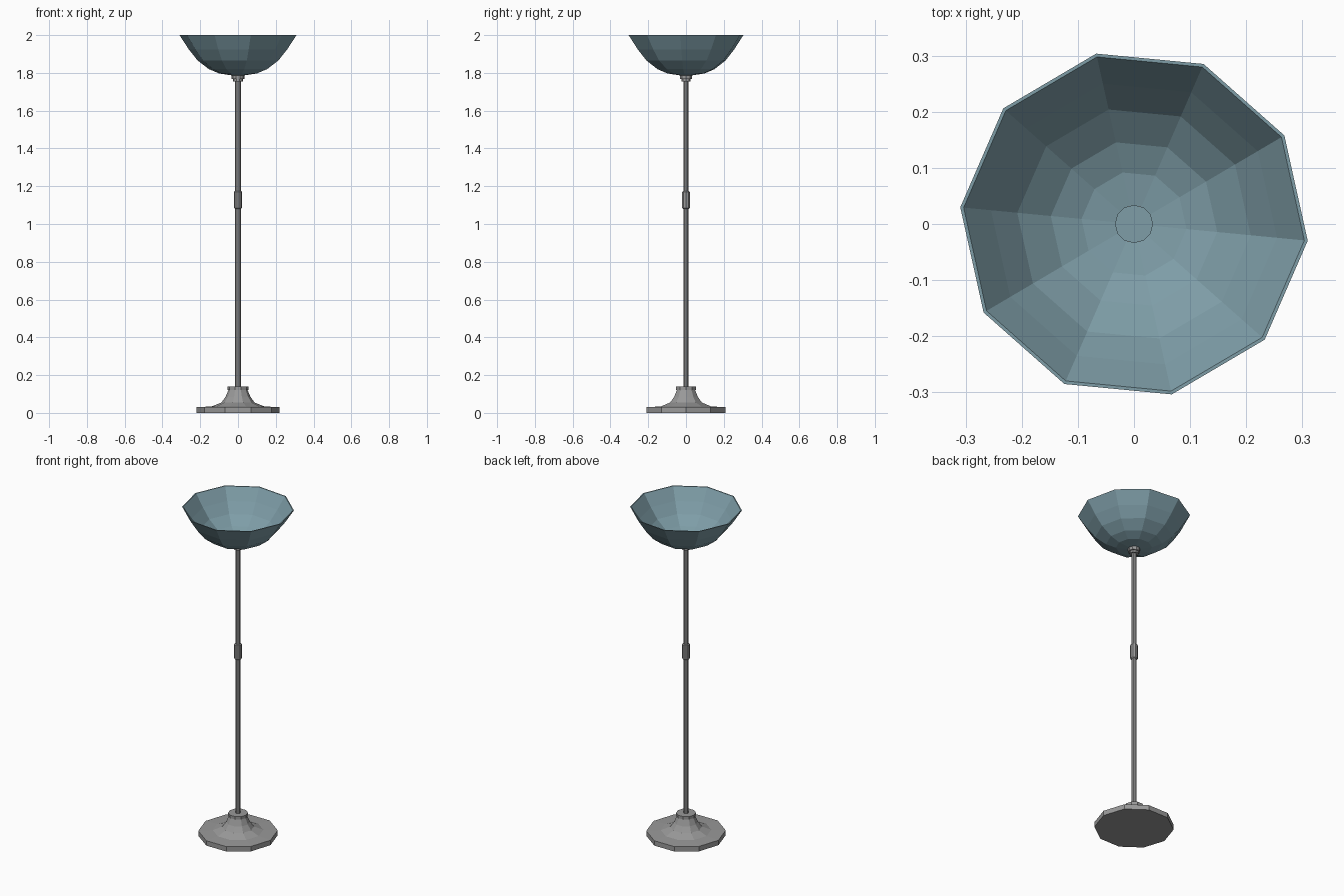
import bpy
import bmesh
from math import cos, sin, tau, radians

if "Cube" in bpy.data.objects:
    bpy.data.objects.remove(bpy.data.objects["Cube"], do_unlink=True)


def material(name, rgb):
    mat = bpy.data.materials.new(name)
    mat.use_nodes = True
    mat.diffuse_color = (*rgb, 1)
    mat.node_tree.nodes["Principled BSDF"].inputs["Base Color"].default_value = (*rgb, 1)
    return mat


def lathe(name, profile, mat, sides=10, turn=0.0):
    """Spin (radius, height) points about z and cap both ends."""
    bm = bmesh.new()
    rings = []
    for r, z in profile:
        rings.append([bm.verts.new((r * cos(tau * i / sides + turn),
                                    r * sin(tau * i / sides + turn), z))
                      for i in range(sides)])
    for low, high in zip(rings, rings[1:]):
        for i in range(sides):
            j = (i + 1) % sides
            bm.faces.new((low[i], low[j], high[j], high[i]))
    bm.faces.new(rings[0][::-1])
    bm.faces.new(rings[-1])
    mesh = bpy.data.meshes.new(name)
    bm.to_mesh(mesh)
    bm.free()
    mesh.materials.append(mat)
    obj = bpy.data.objects.new(name, mesh)
    bpy.context.collection.objects.link(obj)
    return obj


metal = material("grey metal", (0.32, 0.32, 0.32))
glass = material("blue grey shade", (0.21, 0.34, 0.39))

# Foot: flat plate and flared neck
lathe("base_plate", [(0.22, 0), (0.22, 0.03), (0.145, 0.034)], metal)
lathe("base_neck", [(0.145, 0.032), (0.088, 0.055), (0.066, 0.085), (0.05, 0.122),
                    (0.055, 0.122), (0.055, 0.14)], metal)

# Pole with joining sleeve
lathe("pole", [(0.015, 0.13), (0.015, 1.77)], metal)
lathe("pole_sleeve", [(0.016, 1.08), (0.021, 1.085), (0.021, 1.17), (0.016, 1.175)], metal)

# Collar under the shade
lathe("shade_collar", [(0.026, 1.755), (0.026, 1.767), (0.034, 1.767), (0.034, 1.793)], metal)

# Open bowl: outer wall, rim, inner wall, floor
outer = [(0.034, 1.787), (0.1, 1.797), (0.155, 1.82), (0.215, 1.866), (0.262, 1.925), (0.311, 2)]
inner = [(r - 0.006, z + 0.005) for r, z in outer[-2::-1]]
lathe("shade_bowl", outer + [(0.305, 2)] + inner, glass, turn=radians(-5.5))
lathe("shade_floor_disc", [(0.034, 1.79), (0.034, 1.797)], glass, sides=12)
